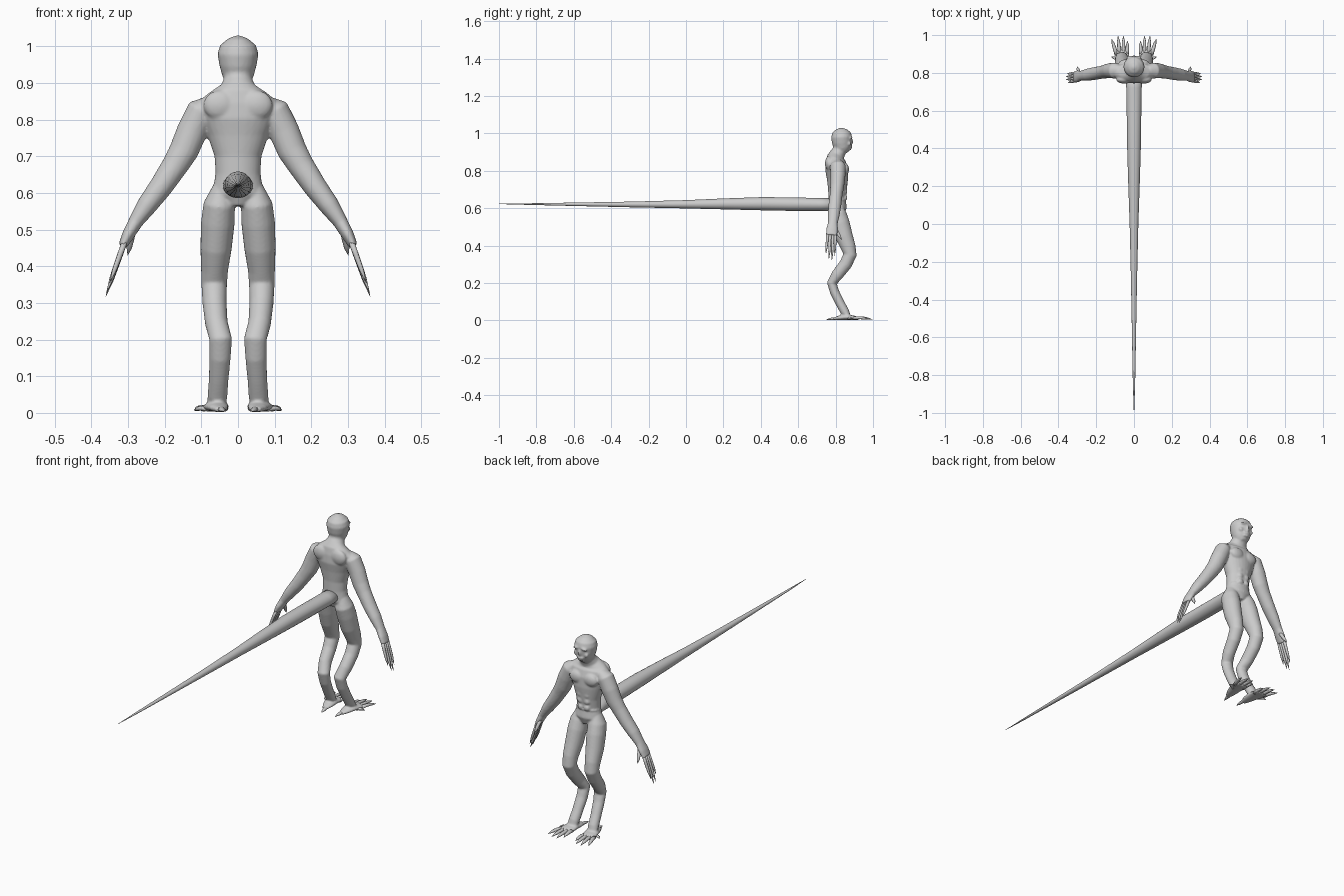
import bpy, bmesh, math
from mathutils import Vector, Matrix


def loft(bm, rings, n=20):
    """Skin elliptical rings (x, y, z, r_side, r_depth) set square to their path."""
    pts = [Vector(r[:3]) for r in rings]
    loops = []
    for i, r in enumerate(rings):
        t = (pts[min(i + 1, len(pts) - 1)] - pts[max(i - 1, 0)]).normalized()
        u = Vector((1, 0, 0))
        u = (u - t * u.dot(t)).normalized()
        v = t.cross(u)
        loops.append([bm.verts.new(pts[i] + u * r[3] * math.cos(a) + v * r[4] * math.sin(a))
                      for a in (2 * math.pi * k / n for k in range(n))])
    for a, b in zip(loops, loops[1:]):
        for k in range(n):
            bm.faces.new((a[k], a[(k + 1) % n], b[(k + 1) % n], b[k]))
    bm.faces.new(loops[0][::-1])
    bm.faces.new(loops[-1])


def blob(bm, c, r, rot=0):
    m = Matrix.Translation(c) @ Matrix.Rotation(rot, 4, 'Y') @ Matrix.Diagonal((*r, 1))
    bmesh.ops.create_uvsphere(bm, u_segments=16, v_segments=10, radius=1, matrix=m)


def finish(name, bm):
    bmesh.ops.recalc_face_normals(bm, faces=bm.faces)
    me = bpy.data.meshes.new(name)
    bm.to_mesh(me)
    bm.free()
    for p in me.polygons:
        p.use_smooth = True
    ob = bpy.data.objects.new(name, me)
    bpy.context.collection.objects.link(ob)
    return ob


def mirrored(s, rings):
    return [(s * x, y, z, a, b) for x, y, z, a, b in rings]


# body: torso and head, blended with the limbs by a voxel remesh
bm = bmesh.new()
loft(bm, [(0, y, z, a, b) for z, y, a, b in (
    (.565, .81, .035, .035), (.60, .81, .072, .05), (.65, .807, .061, .046),
    (.70, .81, .064, .05), (.76, .81, .084, .057), (.81, .805, .105, .061),
    (.85, .80, .108, .053), (.872, .80, .08, .046), (.89, .81, .048, .04),
    (.91, .82, .039, .037), (.94, .825, .038, .036))], 28)
loft(bm, [(0, y, z, a, b) for z, y, a, b in (
    (.892, .852, .018, .018), (.905, .845, .034, .037), (.92, .839, .043, .046),
    (.95, .834, .051, .053), (.98, .832, .056, .056), (1.003, .831, .049, .05),
    (1.021, .83, .028, .03), (1.03, .83, .006, .006))], 24)

# face: nose, mouth, cheeks
blob(bm, (0, .887, .955), (.007, .007, .017))
blob(bm, (0, .881, .928), (.022, .008, .006))
blob(bm, (0, .876, .914), (.018, .008, .005))

for s in (1, -1):
    blob(bm, (s * .02, .882, .978), (.02, .009, .006), s * .25)   # brow
    blob(bm, (s * .03, .873, .945), (.012, .009, .012))           # cheek
    blob(bm, (s * .04, .852, .808), (.04, .02, .032))             # chest muscle
    for k in range(4):                                            # stomach muscles
        blob(bm, (s * .018, .851, .755 - k * .033), (.017, .012, .016))
    blob(bm, (s * .05, .765, .84), (.045, .022, .04))             # shoulder blade
    # arm
    loft(bm, mirrored(s, [
        (.075, .81, .842, .025, .03), (.10, .812, .825, .04, .042),
        (.125, .812, .77, .042, .04), (.148, .808, .715, .04, .037),
        (.172, .803, .675, .036, .034), (.212, .796, .615, .032, .034),
        (.248, .79, .567, .028, .032), (.28, .785, .52, .02, .026),
        (.30, .781, .485, .017, .032), (.315, .778, .455, .012, .03)]))
    # leg with forward knee and backward hock
    loft(bm, mirrored(s, [
        (.045, .808, .615, .025, .03), (.051, .81, .57, .043, .048),
        (.055, .825, .52, .046, .05), (.06, .845, .45, .043, .047),
        (.064, .868, .39, .037, .04), (.065, .877, .35, .035, .036),
        (.064, .853, .30, .033, .034), (.059, .81, .245, .031, .032),
        (.047, .78, .20, .031, .027), (.049, .795, .15, .029, .025),
        (.053, .825, .09, .027, .024), (.056, .85, .045, .027, .024),
        (.06, .868, .015, .025, .014)]))
    # foot
    loft(bm, mirrored(s, [
        (.048, .79, .009, .014, .007), (.052, .82, .014, .026, .012),
        (.058, .86, .018, .034, .015), (.064, .90, .014, .039, .011),
        (.067, .925, .01, .034, .007)]))
blob(bm, (0, .81, .645), (.065, .05, .008))                       # waist fold
body = finish("body", bm)
rm = body.modifiers.new("blend", 'REMESH')
rm.mode = 'VOXEL'
rm.voxel_size = .0048
rm.use_smooth_shade = True
sm = body.modifiers.new("soften", 'SMOOTH')
sm.factor = .5
sm.iterations = 4

# tail
bm = bmesh.new()
loft(bm, [(0, y, z, a, b) for y, z, a, b in (
    (.80, .62, .042, .034), (.72, .62, .041, .034), (.55, .622, .038, .036),
    (.40, .624, .036, .035), (.20, .623, .03, .029), (0, .621, .023, .022),
    (-.30, .62, .016, .015), (-.60, .621, .0105, .009), (-.85, .622, .006, .004),
    (-1, .623, .0008, .0008))], 20)
finish("tail", bm)


def digit(bm, s, base, tip, r, lift=0, flat=1):
    """Tapered finger or toe ending in a pointed claw."""
    a, b = Vector(base), Vector(tip)
    rings = []
    for t, k in ((0, 1), (.3, .95), (.55, .85), (.7, .75), (.85, .4), (1, .04)):
        p = a.lerp(b, t)
        p.z += lift * math.sin(math.pi * t)
        rings.append((s * p.x, p.y, p.z, r * k, r * k * flat))
    loft(bm, rings, 10)


for s, side in ((1, "right"), (-1, "left")):
    # fingers and thumb
    bm = bmesh.new()
    for y0, y1, x1, z1 in ((.758, .748, .35, .355), (.771, .764, .36, .325),
                           (.785, .78, .361, .317), (.799, .795, .354, .345)):
        digit(bm, s, (.31, y0, .465), (x1, y1, z1), .0078)
    digit(bm, s, (.288, .795, .495), (.301, .833, .43), .0095)
    finish(side + "_fingers", bm)
    # toes and heel spur
    bm = bmesh.new()
    for x0, x1, y1 in ((.037, .034, .97), (.055, .056, .998),
                       (.075, .085, .998), (.092, .118, .98)):
        digit(bm, s, (x0, .895, .012), (x1, y1, .005), .0105, .005, .8)
    digit(bm, s, (.048, .82, .011), (.04, .75, .004), .011, .002, .7)
    digit(bm, s, (.08, .87, .011), (.12, .885, .008), .009, .003, .8)
    finish(side + "_toes", bm)
